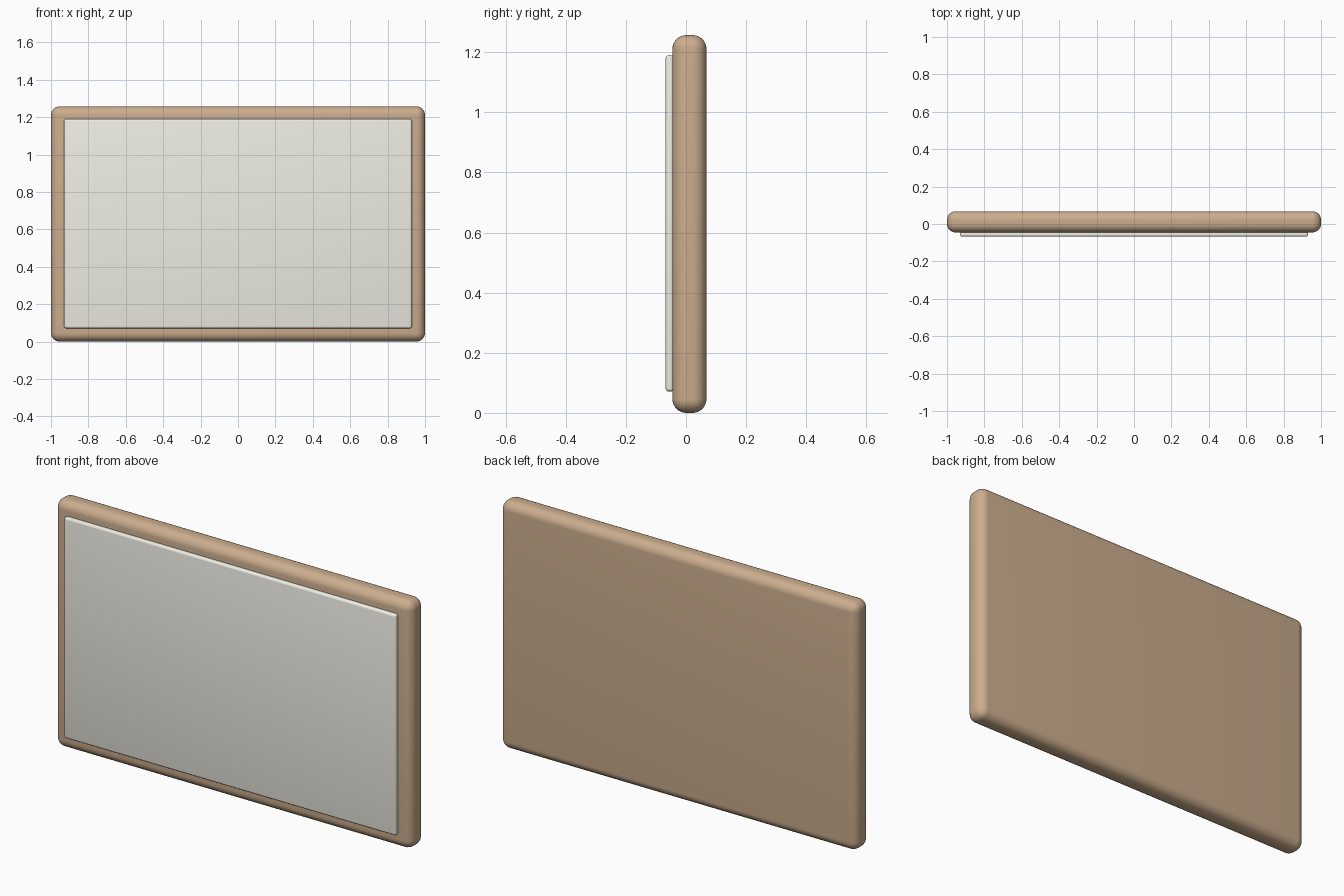
import bpy

if "Cube" in bpy.data.objects:
    bpy.data.objects.remove(bpy.data.objects["Cube"])


def material(name, color):
    m = bpy.data.materials.new(name)
    m.diffuse_color = color
    m.use_nodes = True
    m.node_tree.nodes["Principled BSDF"].inputs["Base Color"].default_value = m.diffuse_color
    return m


def rounded_box(name, lo, hi, radius, segments, mat):
    bpy.ops.mesh.primitive_cube_add(size=1, location=[(a + b) / 2 for a, b in zip(lo, hi)])
    ob = bpy.context.object
    ob.name = name
    ob.scale = [b - a for a, b in zip(lo, hi)]
    bpy.ops.object.transform_apply(location=False, rotation=False, scale=True)
    bev = ob.modifiers.new("Rounded edges", 'BEVEL')
    bev.width = radius
    bev.segments = segments
    bpy.ops.object.modifier_apply(modifier=bev.name)
    bpy.ops.object.shade_smooth_by_angle()
    ob.data.materials.append(mat)
    return ob


wood = material("wood", (0.60, 0.42, 0.27, 1))
cream = material("cream", (0.86, 0.85, 0.78, 1))

# Thick wooden backing with rounded rim
rounded_box("board_frame", (-1, -0.045, 0), (1, 0.068, 1.257), 0.046, 8, wood)

# Thin writing surface standing proud of the front
rounded_box("board_panel", (-0.93, -0.068, 0.071), (0.93, -0.04, 1.19), 0.011, 4, cream)
